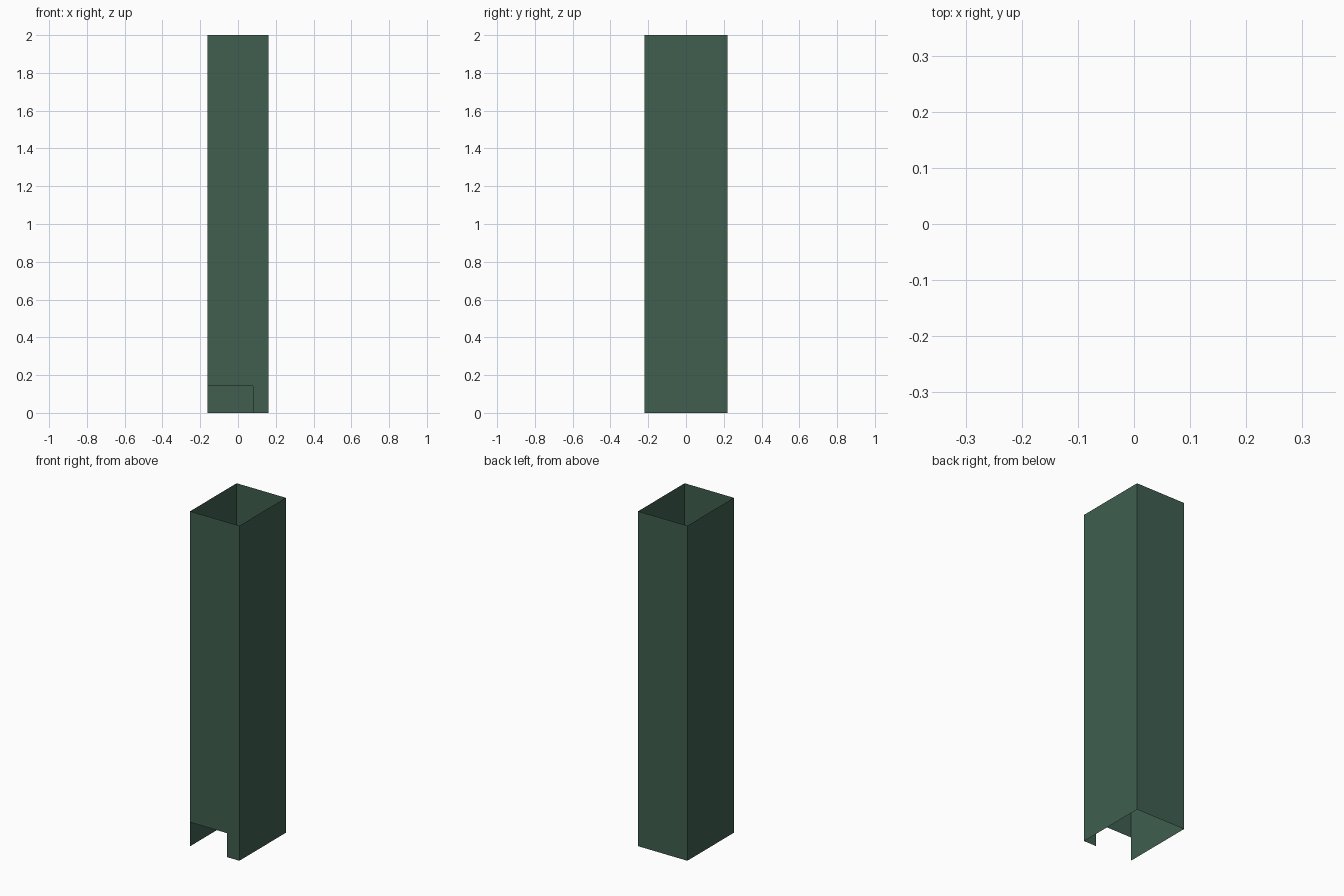
import bpy, bmesh

if "Cube" in bpy.data.objects:
    bpy.data.objects.remove(bpy.data.objects["Cube"])

HX, HY, H = 0.1625, 0.219, 2.0      # half width, half depth, height
NOTCH_X, NOTCH_Z = 0.08, 0.143      # opening at the foot of the front wall

green = bpy.data.materials.new("dark_green")
green.diffuse_color = (0.05, 0.112, 0.078, 1.0)
green.use_nodes = True
green.node_tree.nodes["Principled BSDF"].inputs["Base Color"].default_value = green.diffuse_color

bm = bmesh.new()


def wall(points):
    bm.faces.new([bm.verts.new(p) for p in points])


# Full-height right, back and left walls, normals outward
corners = [(HX, -HY), (HX, HY), (-HX, HY), (-HX, -HY)]
for a, b in zip(corners, corners[1:]):
    wall([(*a, 0), (*b, 0), (*b, H), (*a, H)])

# Front wall with the notch at its lower left
profile = [(NOTCH_X, 0), (HX, 0), (HX, H), (-HX, H), (-HX, NOTCH_Z), (NOTCH_X, NOTCH_Z)]
wall([(x, -HY, z) for x, z in profile])

# Join the walls at shared corners
bmesh.ops.remove_doubles(bm, verts=bm.verts, dist=1e-5)

mesh = bpy.data.meshes.new("open_square_duct")
bm.to_mesh(mesh)
bm.free()
mesh.materials.append(green)
duct = bpy.data.objects.new("open_square_duct", mesh)
bpy.context.collection.objects.link(duct)
